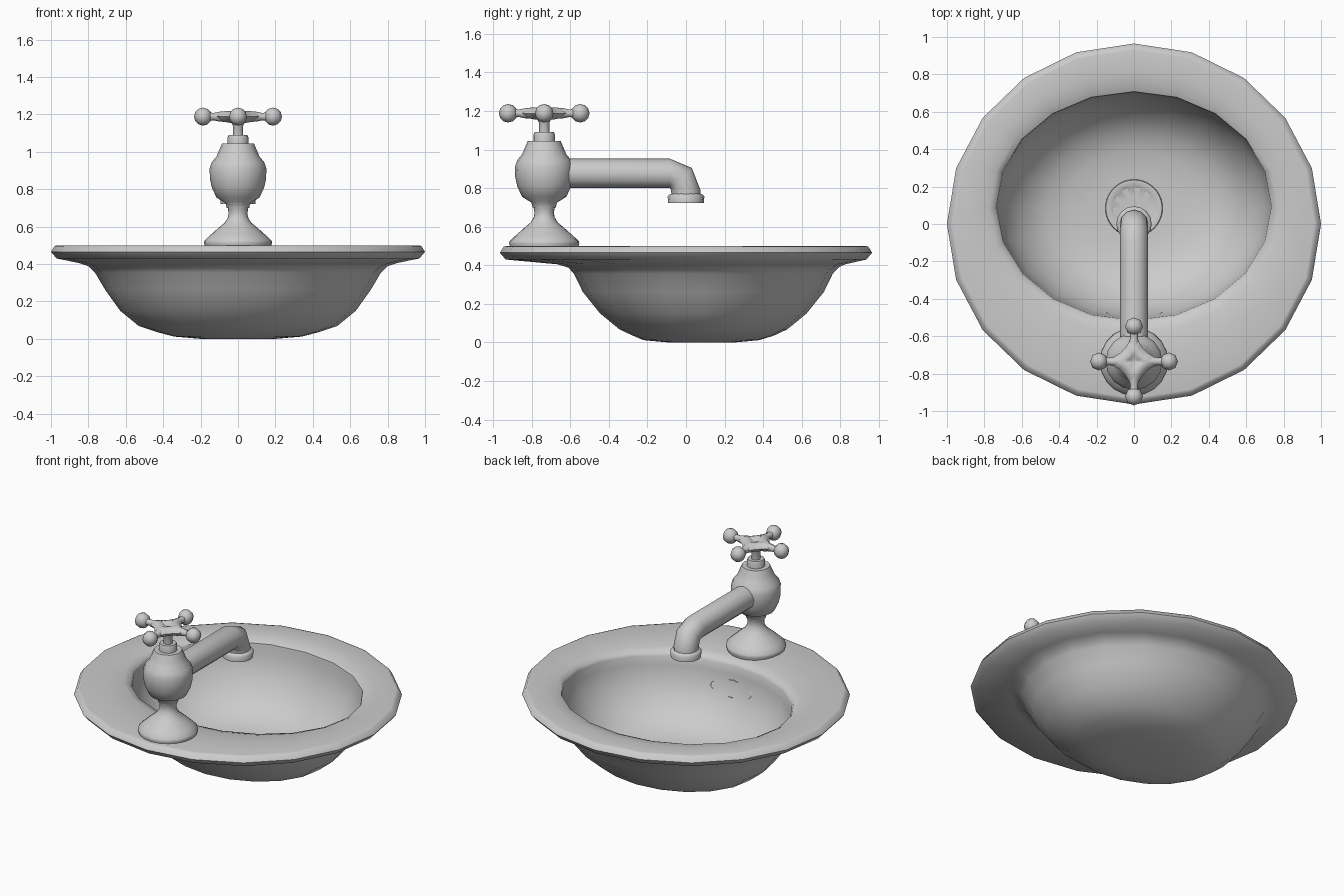
import bpy, bmesh, math
from mathutils import Vector, Matrix

if "Cube" in bpy.data.objects:
    bpy.data.objects.remove(bpy.data.objects["Cube"])

TAU = 2 * math.pi


def finish(name, bm):
    bmesh.ops.recalc_face_normals(bm, faces=bm.faces)
    me = bpy.data.meshes.new(name)
    bm.to_mesh(me)
    bm.free()
    ob = bpy.data.objects.new(name, me)
    bpy.context.collection.objects.link(ob)
    return ob


def loft(name, rings, caps=(True, True)):
    """Skin a list of equal-length point rings."""
    bm = bmesh.new()
    vs = [[bm.verts.new(p) for p in r] for r in rings]
    n = len(vs[0])
    for a, b in zip(vs, vs[1:]):
        for i in range(n):
            j = (i + 1) % n
            bm.faces.new((a[i], a[j], b[j], b[i]))
    if caps[0]:
        bm.faces.new(vs[0][::-1])
    if caps[1]:
        bm.faces.new(vs[-1])
    return finish(name, bm)


def ellipse(rx, ry, cy, z, n, star=0.0):
    pts = []
    for i in range(n):
        t = TAU * i / n
        f = 1 + star * ((1 + math.cos(4 * t)) / 2) ** 2
        pts.append((rx * f * math.cos(t), cy + ry * f * math.sin(t), z))
    return pts


def lathe(name, profile, cy, n, star=0.0):
    return loft(name, [ellipse(r, r, cy, z, n, star) for r, z in profile])


# basin: outside of bowl, rim, then inside of bowl (rx, ry, centre y, z)
basin = [(.20, .17, .08, 0), (.34, .30, .08, .012), (.43, .365, .09, .035),
         (.53, .435, .09, .068), (.63, .535, .09, .15), (.71, .625, .09, .262),
         (.765, .67, .09, .355), (.80, .70, .09, .388), (.85, .745, .08, .405),
         (.97, .935, 0, .43), (1.0, .965, 0, .465), (.98, .945, 0, .497),
         (.965, .93, 0, .5), (.85, .765, .05, .5), (.775, .665, .08, .491),
         (.742, .618, .09, .475), (.735, .61, .095, .455), (.73, .605, .095, .40),
         (.70, .585, .09, .31), (.645, .54, .09, .22), (.57, .475, .09, .14),
         (.48, .40, .09, .085), (.36, .31, .09, .052), (.20, .18, .085, .037)]
loft("basin", [ellipse(*r, 20) for r in basin])

# drain flange with ten sunken slots
DY = .085
bm = bmesh.new()
n = 40
rows = [(.155, .03), (.15, .05), (.125, .052), (.112, .044), (.06, .044), (.02, .044)]
grid = [[bm.verts.new(p) for p in ellipse(r, r, DY, z, n)] for r, z in rows]
slots = []
for k in range(len(rows) - 1):
    for i in range(n):
        j = (i + 1) % n
        f = bm.faces.new((grid[k][i], grid[k][j], grid[k + 1][j], grid[k + 1][i]))
        if k == 3 and i % 4 in (0, 1):
            slots.append(f)
bm.faces.new(grid[-1])
ext = bmesh.ops.extrude_face_region(bm, geom=slots)
bmesh.ops.translate(bm, vec=(0, 0, -.02),
                    verts=[g for g in ext["geom"] if isinstance(g, bmesh.types.BMVert)])
bmesh.ops.delete(bm, geom=[f for f in slots if f.is_valid], context='FACES')
finish("drain", bm)

# overflow: dished oval following the wall behind the spout
rings = []
for s, d in [(1, -.03), (1, .006), (.9, .012), (.82, .002), (.4, -.004)]:
    ring = []
    for i in range(24):
        x, h = .165 * s * math.cos(TAU * i / 24), .055 * s * math.sin(TAU * i / 24)
        ring.append((x, -.497 + d + .58 * x * x - .3 * h, .315 + h))
    rings.append(ring)
loft("overflow", rings)

# tap body
FY = -.735
lathe("tap_base", [(.175, .49), (.182, .512), (.18, .525), (.15, .553), (.105, .593),
                   (.07, .622), (.054, .65), (.05, .672), (.055, .70), (.066, .725)], FY, 20)
lathe("tap_body", [(.06, .70), (.066, .725), (.115, .755), (.14, .81), (.15, .855),
                   (.152, .91), (.14, .945), (.115, .975), (.10, 1.01), (.085, 1.045)], FY, 16)
lathe("tap_collar", [(.056, 1.03), (.056, 1.075), (.05, 1.09)], FY, 16)
lathe("tap_stem", [(.028, 1.08), (.028, 1.14), (.04, 1.165)], FY, 12)

# spout: sections given by their top and bottom points (y, z)
sections = [((-.66, .953), (-.66, .80)), ((-.085, .953), (-.085, .80)),
            ((.03, .905), (-.08, .797)), ((.075, .79), (-.075, .77)),
            ((.076, .75), (-.076, .75))]
rings = []
for (ty, tz), (by, bz) in sections:
    ring = []
    for i in range(12):
        t = TAU * i / 12
        c, s = math.cos(t), math.sin(t)
        ring.append((.076 * c, (ty + by) / 2 + (ty - by) / 2 * s,
                     (tz + bz) / 2 + (tz - bz) / 2 * s))
    rings.append(ring)
loft("spout", rings)
lathe("spout_nozzle", [(.07, .772), (.085, .768), (.095, .757), (.093, .722),
                       (.07, .722), (.066, .745)], 0, 16)

# cross handle: star hub with dimple, four arms, four knobs
lathe("handle_hub", [(.03, 1.155), (.065, 1.165), (.085, 1.188), (.07, 1.208),
                     (.045, 1.218), (.025, 1.212), (.012, 1.20)], FY, 32, .5)
arm = [(.05, .03), (.10, .026), (.13, .02), (.155, .022), (.175, .03)]
for k in range(4):
    rot = Matrix.Translation((0, FY, 1.188)) @ Matrix.Rotation(k * TAU / 4, 4, 'Z')
    loft(f"handle_arm_{k + 1}",
         [[rot @ Vector((x, r * math.cos(TAU * i / 8), r * math.sin(TAU * i / 8)))
           for i in range(8)] for x, r in arm])
    bm = bmesh.new()
    bmesh.ops.create_uvsphere(bm, u_segments=8, v_segments=6, radius=.048,
                              matrix=rot @ Matrix.Translation((.187, 0, 0)))
    finish(f"handle_knob_{k + 1}", bm)

# smooth shading with crisp edges
for ob in bpy.context.collection.objects:
    ob.select_set(True)
    bpy.context.view_layer.objects.active = ob
bpy.ops.object.shade_smooth_by_angle(angle=math.radians(48))
